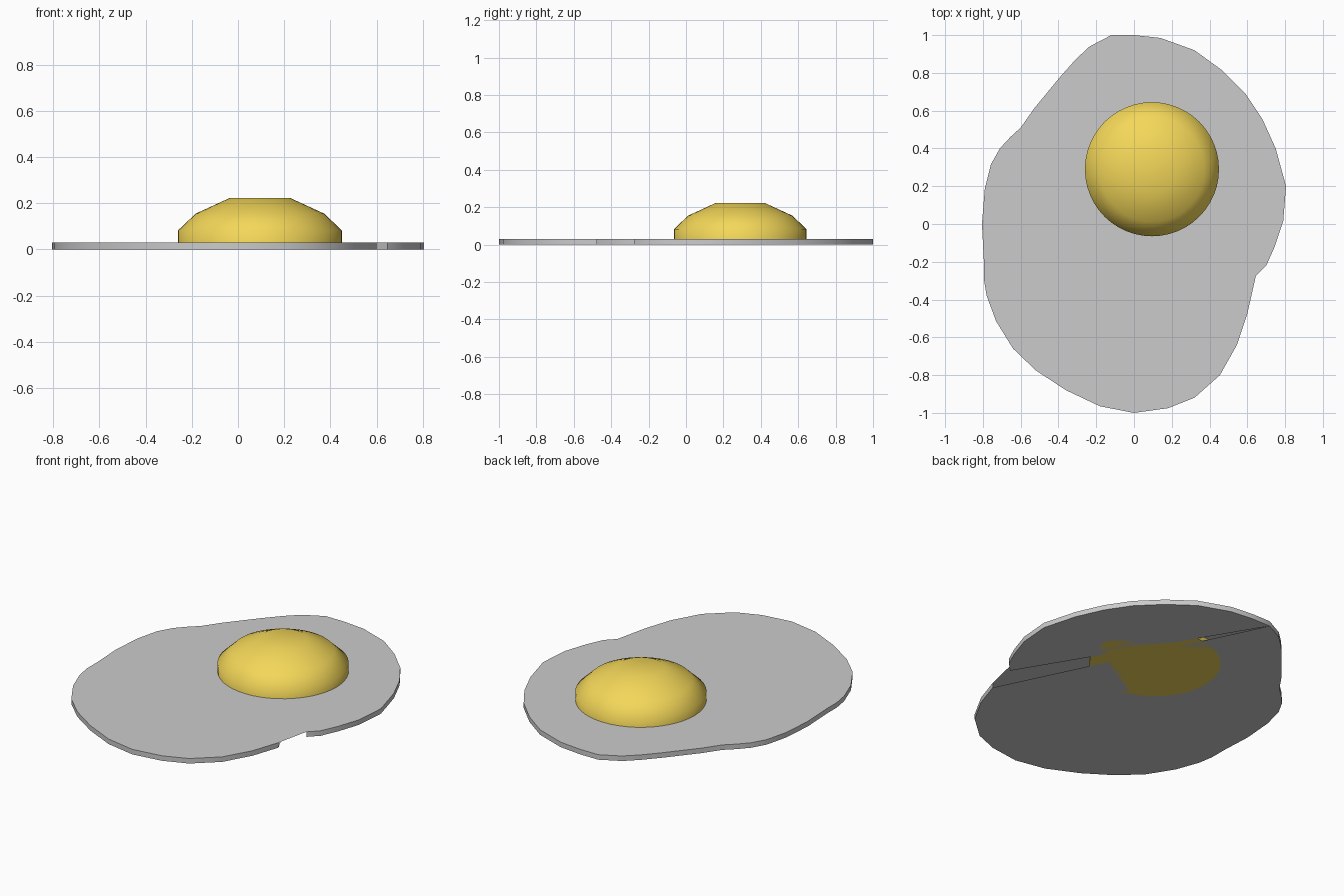
import bpy, bmesh, math

if "Cube" in bpy.data.objects:
    bpy.data.objects.remove(bpy.data.objects["Cube"])

THICK = 0.03

# Outline of the egg white, clockwise from the back corner
OUTLINE = [
    (-.12, 1), (0, 1), (.14, .985), (.32, .92), (.465, .815), (.59, .69),
    (.68, .555), (.75, .4), (.805, .2), (.79, .015), (.745, -.12), (.70, -.22),
    (.645, -.275), (.60, -.475), (.545, -.64), (.455, -.80), (.32, -.92),
    (.18, -.975), (0, -1), (-.18, -.965), (-.36, -.88), (-.52, -.775),
    (-.64, -.66), (-.73, -.515), (-.78, -.38), (-.795, -.29), (-.795, -.195),
    (-.805, 0), (-.79, .185), (-.757, .317), (-.71, .4), (-.655, .46),
    (-.60, .51), (-.53, .61), (-.39, .78), (-.31, .87), (-.235, .94)]
NOTCH = OUTLINE.index((.645, -.275))


def finish(bm, name, angle):
    mesh = bpy.data.meshes.new(name)
    bm.to_mesh(mesh)
    bm.free()
    obj = bpy.data.objects.new(name, mesh)
    bpy.context.collection.objects.link(obj)
    bpy.ops.object.select_all(action='DESELECT')
    obj.select_set(True)
    bpy.context.view_layer.objects.active = obj
    bpy.ops.object.shade_smooth_by_angle(angle=math.radians(angle))
    return obj


# Egg white: flat slab with an open sliver in the rim and underside
bm = bmesh.new()
low = [bm.verts.new((x, y, 0)) for x, y in OUTLINE]
high = [bm.verts.new((x, y, THICK)) for x, y in OUTLINE]
n = len(OUTLINE)
bm.faces.new(high[::-1])
bm.faces.new(low[:NOTCH + 1])
bm.faces.new(low[NOTCH + 1:] + low[:1])
for i in range(n):
    if i != NOTCH:
        j = (i + 1) % n
        bm.faces.new((low[i], high[i], high[j], low[j]))
finish(bm, "egg_white", 40)

# Yolk: stacked rings forming a flat-topped dome
bm = bmesh.new()
SIDES = 48
rings = []
for r, z in [(.355, 0), (.355, .082), (.278, .155), (.13, .223)]:
    rings.append([bm.verts.new((.095 + r * math.cos(a), .29 + r * math.sin(a), z))
                  for a in (math.tau * k / SIDES for k in range(SIDES))])
bm.faces.new(rings[0][::-1])
bm.faces.new(rings[-1])
for a, b in zip(rings, rings[1:]):
    for i in range(SIDES):
        j = (i + 1) % SIDES
        bm.faces.new((a[i], a[j], b[j], b[i]))
yolk = finish(bm, "yolk", 60)
mat = bpy.data.materials.new("yolk_yellow")
mat.diffuse_color = (0.9, 0.68, 0.1, 1)
mat.use_nodes = True
mat.node_tree.nodes["Principled BSDF"].inputs["Base Color"].default_value = mat.diffuse_color
yolk.data.materials.append(mat)
